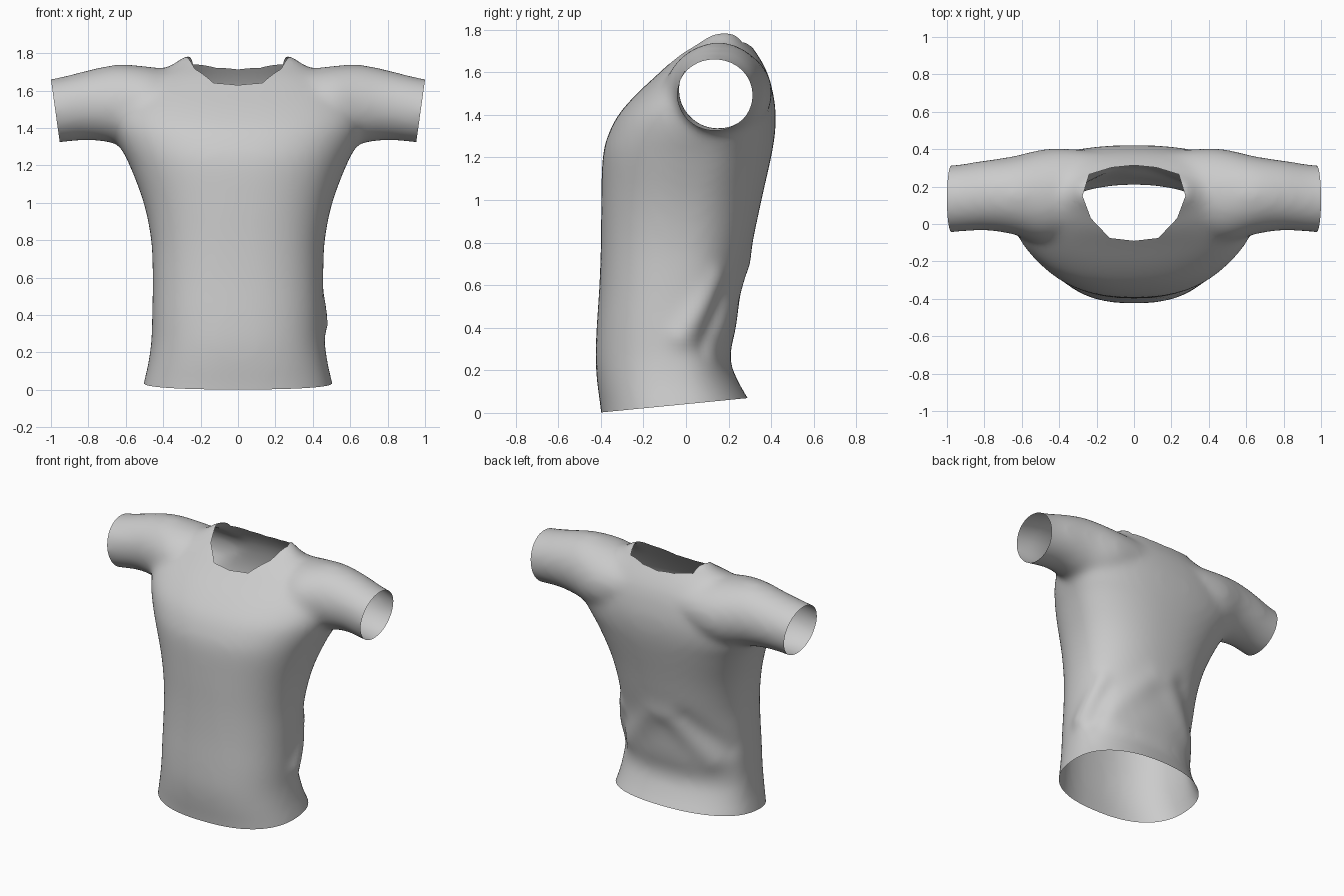
import bpy
import bmesh
import math
from mathutils import Vector
from mathutils.geometry import intersect_point_line

cube = bpy.data.objects.get("Cube")
if cube:
    bpy.data.objects.remove(cube, do_unlink=True)

SIDES = 48
STEPS = 4
FRONT_ROUNDNESS = 2 / 2.4
BACK_ROUNDNESS = 2 / 2.25

# Torso rings: height, half width, front y, widest y, back y
TORSO = [
    (-.15, .54, -.385, -.03, .38), (.03, .507, -.402, -.03, .312),
    (.12, .485, -.415, -.04, .26), (.25, .465, -.425, -.04, .207),
    (.4, .46, -.42, -.04, .235), (.6, .457, -.407, -.03, .262),
    (.8, .465, -.4, -.01, .312), (1, .505, -.398, .03, .355),
    (1.2, .58, -.392, .09, .4), (1.3, .63, -.368, .13, .417),
    (1.4, .665, -.318, .14, .422), (1.5, .66, -.23, .14, .41),
    (1.6, .6, -.122, .14, .382), (1.68, .47, -.035, .14, .338),
    (1.735, .36, .04, .15, .298), (1.785, .3, .1, .18, .265),
]

# Sleeve rings: distance out, front y, back y, bottom z, top z
SLEEVE = [
    (.2, -.02, .39, 1.38, 1.69), (.38, -.08, .405, 1.3, 1.715),
    (.5, -.1, .398, 1.28, 1.732), (.65, -.055, .362, 1.315, 1.74),
    (.8, -.035, .34, 1.335, 1.71), (.97, -.045, .315, 1.32, 1.668),
    (1.15, -.05, .31, 1.31, 1.64),
]

# Right half of the neckline seen from above, front to back
NECK = [(0, -.09), (.13, -.075), (.23, .03), (.275, .15), (.24, .265), (.12, .302), (0, .314)]

# Cloth folds: start, end, depth, width
FOLDS = [
    ((.45, -.02, .36), (.42, .16, .62), .022, .06),
    ((.44, .1, .32), (.4, .2, .52), -.02, .06),
    ((.06, .27, .7), (.32, .17, .42), .012, .08),
    ((-.06, .27, .7), (-.32, .17, .42), .012, .08),
    ((-.18, .25, .72), (-.42, .12, .5), -.01, .07),
]


def power(value, exponent):
    return math.copysign(abs(value) ** exponent, value)


def refine(rows):
    """Catmull-Rom steps between the given rows."""
    rows = [Vector(r) for r in rows]
    fine = []
    for i in range(len(rows) - 1):
        a, b, c, d = rows[max(i - 1, 0)], rows[i], rows[i + 1], rows[min(i + 2, len(rows) - 1)]
        for k in range(STEPS):
            t = k / STEPS
            fine.append(b + (c - a) * (t / 2) + (a * 2 - b * 5 + c * 4 - d) * (t * t / 2)
                        + (b * 3 - a - c * 3 + d) * (t ** 3 / 2))
    return fine + rows[-1:]


def loft(bm, rings):
    """Closed tube through rings of equal length."""
    loops = [[bm.verts.new(p) for p in ring] for ring in rings]
    for low, high in zip(loops, loops[1:]):
        for i in range(SIDES):
            j = (i + 1) % SIDES
            bm.faces.new((low[i], low[j], high[j], high[i]))
    bm.faces.new(loops[0][::-1])
    bm.faces.new(loops[-1])


def torso_ring(z, width, front, mid, back):
    ring = []
    for i in range(SIDES):
        a = math.tau * i / SIDES
        rear = math.sin(a) > 0
        roundness = BACK_ROUNDNESS if rear else FRONT_ROUNDNESS
        depth = back - mid if rear else mid - front
        ring.append((width * power(math.cos(a), roundness),
                     mid + depth * power(math.sin(a), roundness), z))
    return ring


def sleeve_ring(side, x, front, back, bottom, top):
    ring = []
    for i in range(SIDES):
        a = math.tau * i / SIDES
        ring.append((side * x,
                     (front + back) / 2 + (back - front) / 2 * math.cos(a),
                     (bottom + top) / 2 + (top - bottom) / 2 * math.sin(a)))
    return ring


def cut(bm, faces, point, normal, trim):
    geom = set(faces)
    for f in faces:
        geom.update(f.edges)
        geom.update(f.verts)
    bmesh.ops.bisect_plane(bm, geom=list(geom), plane_co=point, plane_no=normal,
                           clear_outer=trim, dist=1e-5)


# Solid body and sleeves
bm = bmesh.new()
loft(bm, [torso_ring(*r) for r in refine(TORSO)])
for side in (-1, 1):
    loft(bm, [sleeve_ring(side, *r) for r in refine(SLEEVE)])
bmesh.ops.recalc_face_normals(bm, faces=bm.faces)
mesh = bpy.data.meshes.new("shirt")
bm.to_mesh(mesh)
bm.free()
shirt = bpy.data.objects.new("shirt", mesh)
bpy.context.scene.collection.objects.link(shirt)

# Fuse into one soft skin
remesh = shirt.modifiers.new("fuse", 'REMESH')
remesh.mode = 'VOXEL'
remesh.voxel_size = .022
soften = shirt.modifiers.new("soften", 'SMOOTH')
soften.factor = .5
soften.iterations = 18
bpy.context.view_layer.update()
graph = bpy.context.evaluated_depsgraph_get()
skin = bpy.data.meshes.new_from_object(shirt.evaluated_get(graph))
shirt.modifiers.clear()
shirt.data = skin
bpy.data.meshes.remove(mesh)
skin.name = "shirt"

bm = bmesh.new()
bm.from_mesh(skin)
bmesh.ops.recalc_face_normals(bm, faces=bm.faces)
bm.normal_update()

# Folds around the waist
moves = []
for v in bm.verts:
    push = 0
    for start, end, depth, width in FOLDS:
        a, b = Vector(start), Vector(end)
        t = intersect_point_line(v.co, a, b)[1]
        near = a.lerp(b, min(1, max(0, t)))
        push += depth * math.exp(-((v.co - near).length / width) ** 2)
    moves.append(v.normal * push)
for v, move in zip(bm.verts, moves):
    v.co += move

# Open the hem and both cuffs
cut(bm, bm.faces[:], (0, -.4, .002), (0, .098, -1), True)
for side in (-1, 1):
    cut(bm, bm.faces[:], (side, 0, 1.66), (side, 0, -.14), True)

# Open the neck
outline = NECK + [(-x, y) for x, y in NECK[-2:0:-1]]
planes = []
for (x1, y1), (x2, y2) in zip(outline, outline[1:] + outline[:1]):
    planes.append((Vector((x1, y1, 0)), Vector((y2 - y1, x1 - x2, 0)).normalized()))


def inside_neck(point, margin):
    return point.z > 1.4 and all((point - o).dot(n) < margin for o, n in planes)


for origin, normal in planes:
    near = [f for f in bm.faces if inside_neck(f.calc_center_median(), .05)]
    cut(bm, near, origin, normal, False)
hole = [f for f in bm.faces if inside_neck(f.calc_center_median(), 0)]
bmesh.ops.delete(bm, geom=hole, context='FACES')
bm.to_mesh(skin)
bm.free()

# Cloth colour and smooth shading
cloth = bpy.data.materials.new("grey cloth")
cloth.use_nodes = True
grey = (.6, .6, .6, 1)
cloth.diffuse_color = grey
cloth.node_tree.nodes["Principled BSDF"].inputs["Base Color"].default_value = grey
skin.materials.clear()
skin.materials.append(cloth)
for face in skin.polygons:
    face.material_index = 0
    face.use_smooth = True
